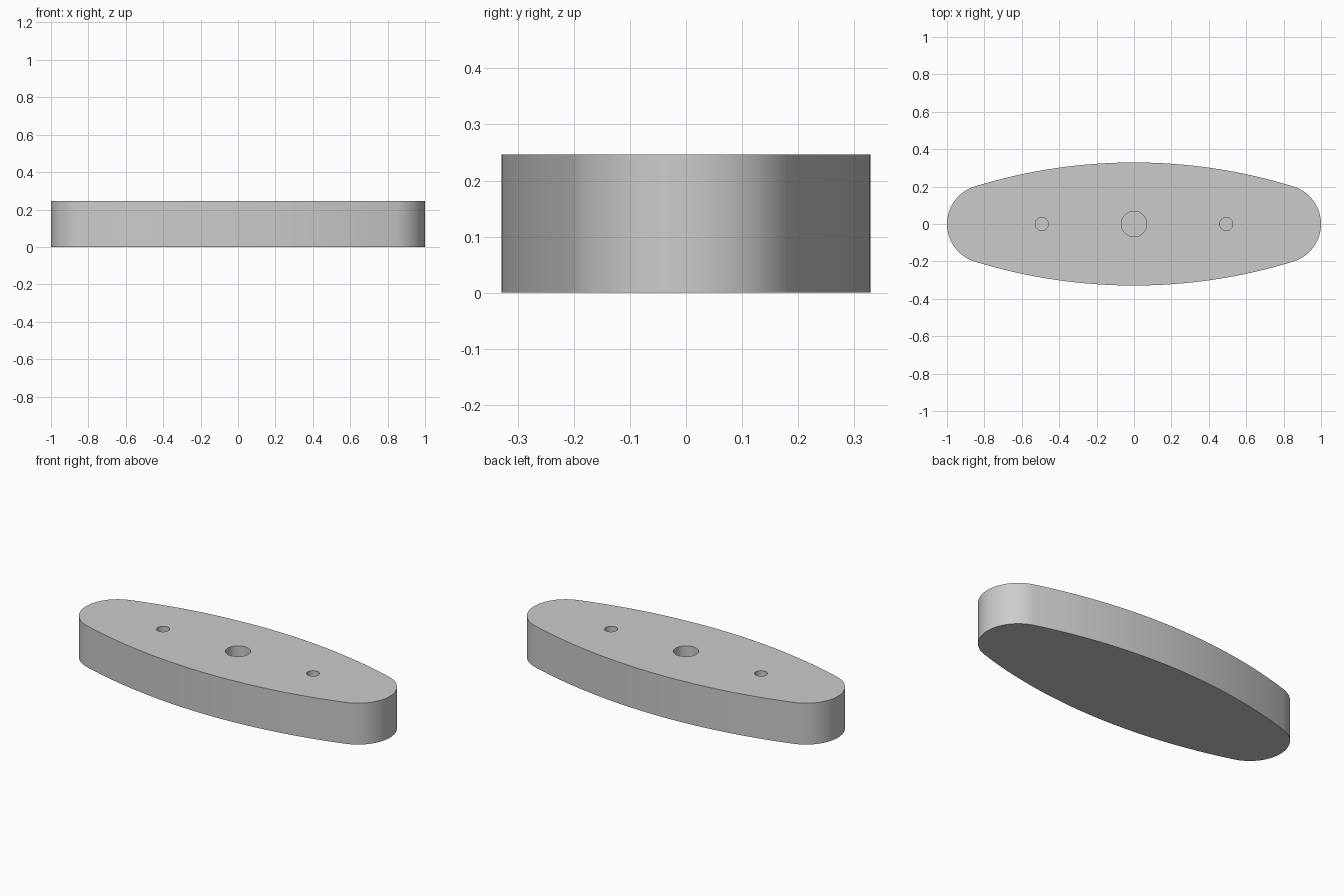
import bpy, bmesh, math

if "Cube" in bpy.data.objects:
    bpy.data.objects.remove(bpy.data.objects["Cube"], do_unlink=True)

HEIGHT = 0.246
HALF_WIDTH = 0.329
END_R = 0.21
# Side arc radius that meets the end arcs tangentially
END_X = 1 - END_R
SIDE_R = (END_X**2 + HALF_WIDTH**2 - END_R**2) / (2 * (HALF_WIDTH - END_R))
SIDE_Y = HALF_WIDTH - SIDE_R
TANGENT = math.atan2(-SIDE_Y, END_X)
HOLES = [(0, 0.068, 0.18), (-0.493, 0.035, 0.18), (0.493, 0.035, 0.18)]  # x, radius, depth


def arc(cx, cy, r, a0, a1, n):
    """Points along an arc, leaving out its last point."""
    return [(cx + r * math.cos(a0 + (a1 - a0) * i / n),
             cy + r * math.sin(a0 + (a1 - a0) * i / n)) for i in range(n)]


def ring(bm, points, z):
    verts = [bm.verts.new((x, y, z)) for x, y in points]
    edges = [bm.edges.new((verts[i - 1], verts[i])) for i in range(len(verts))]
    return verts, edges


def wall(bm, lower, upper):
    for i in range(len(lower)):
        bm.faces.new((lower[i - 1], lower[i], upper[i], upper[i - 1]))


# Outline: two shallow side arcs and two rounded ends
outline = (arc(END_X, 0, END_R, -TANGENT, TANGENT, 32)
           + arc(0, SIDE_Y, SIDE_R, TANGENT, math.pi - TANGENT, 32)
           + arc(-END_X, 0, END_R, math.pi - TANGENT, math.pi + TANGENT, 32)
           + arc(0, -SIDE_Y, SIDE_R, math.pi + TANGENT, 2 * math.pi - TANGENT, 32))

bm = bmesh.new()
bottom, _ = ring(bm, outline, 0)
top, rim = ring(bm, outline, HEIGHT)
wall(bm, bottom, top)
bm.faces.new(bottom)

# Blind holes sunk from the top
for x, radius, depth in HOLES:
    circle = arc(x, 0, radius, 0, 2 * math.pi, 40)
    mouth, mouth_edges = ring(bm, circle, HEIGHT)
    floor, _ = ring(bm, circle, HEIGHT - depth)
    wall(bm, floor, mouth)
    bm.faces.new(floor)
    rim += mouth_edges

# Top face around the holes
bmesh.ops.triangle_fill(bm, edges=rim, use_beauty=True)
bmesh.ops.recalc_face_normals(bm, faces=bm.faces[:])

mesh = bpy.data.meshes.new("oval_block")
bm.to_mesh(mesh)
bm.free()
block = bpy.data.objects.new("oval_block", mesh)
bpy.context.scene.collection.objects.link(block)

# Plain grey material
grey = bpy.data.materials.new("light grey")
grey.use_nodes = True
colour = (0.6, 0.6, 0.6, 1)
grey.diffuse_color = colour
grey.node_tree.nodes["Principled BSDF"].inputs["Base Color"].default_value = colour
mesh.materials.append(grey)

bpy.ops.object.select_all(action="DESELECT")
block.select_set(True)
bpy.context.view_layer.objects.active = block
bpy.ops.object.shade_smooth_by_angle(angle=math.radians(30))
